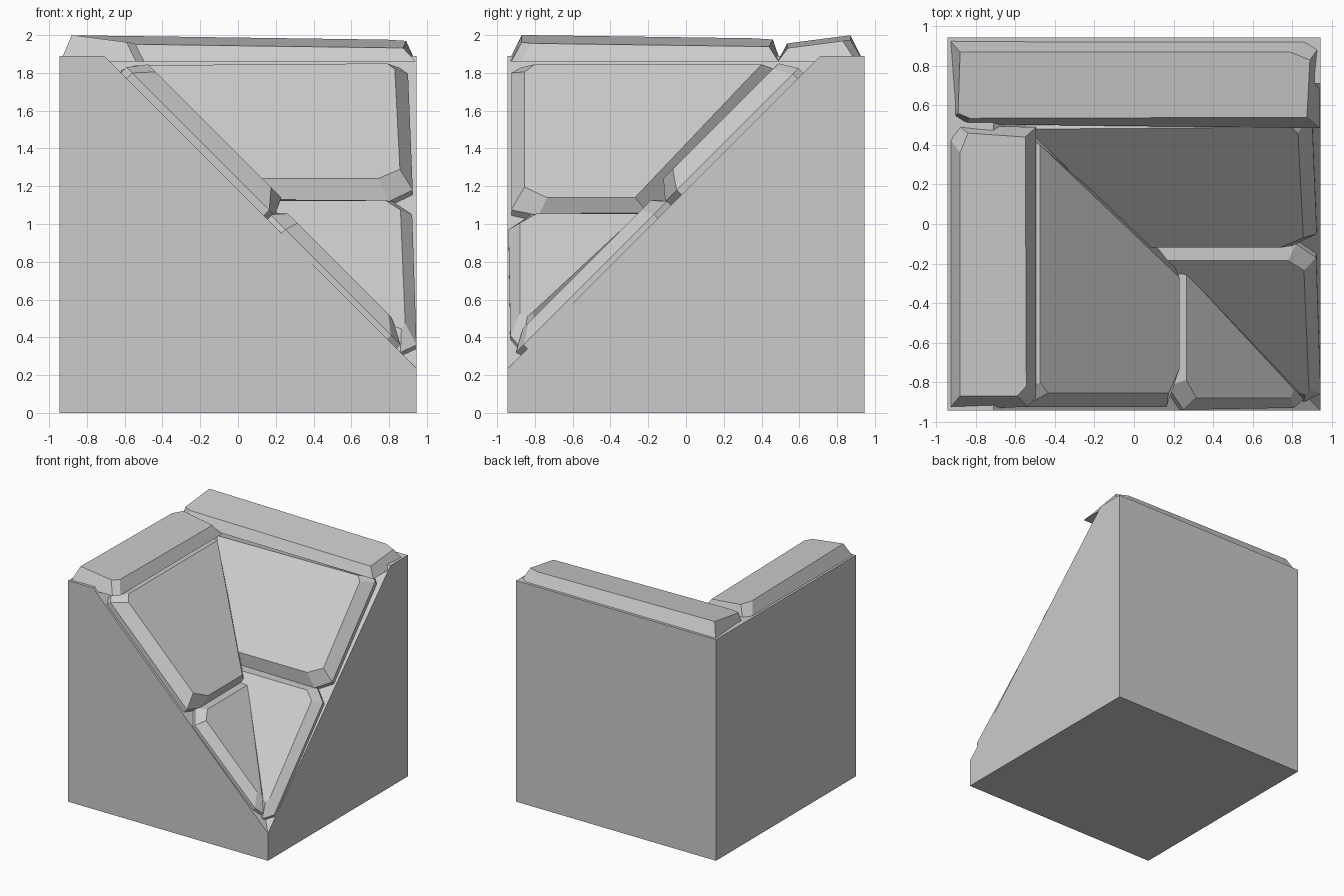
import bpy, bmesh

if "Cube" in bpy.data.objects:
    bpy.data.objects.remove(bpy.data.objects["Cube"])

H = 0.945      # half width of the block
T = 1.89       # block height
E = 0.71       # where the slopes meet the flat top
K = T - E      # slope plane: z = K + b


def make(name, verts, faces):
    bm = bmesh.new()
    vs = [bm.verts.new(v) for v in verts]
    for f in faces:
        bm.faces.new([vs[i] for i in f])
    bmesh.ops.recalc_face_normals(bm, faces=bm.faces)
    me = bpy.data.meshes.new(name)
    bm.to_mesh(me)
    bm.free()
    ob = bpy.data.objects.new(name, me)
    bpy.context.collection.objects.link(ob)
    return ob


def loft(name, rings, mirrored):
    """Join rings of (a, b, z) points; mirrored swaps the back side to the left side."""
    n = len(rings[0])
    verts = [(-b, -a, z) if mirrored else (a, b, z) for r in rings for a, b, z in r]
    faces = [list(range(n)), list(range((len(rings) - 1) * n, len(rings) * n))]
    for k in range(len(rings) - 1):
        for i in range(n):
            j = (i + 1) % n
            faces.append([k * n + i, k * n + j, (k + 1) * n + j, (k + 1) * n + i])
    make(name, verts, faces)


def slope_stone(name, outer, top, m_out, m_top, mirrored=False):
    """Chamfered slab lying on the 45 degree slope; m is the lift off the slope."""
    def lift(pts, m):
        return [(a, b - m, K + b + m) for a, b in pts]
    loft(name, [lift(outer, -0.03), lift(outer, m_out), lift(top, m_top)], mirrored)


def cap_stone(name, outer, top, tilt, mirrored=False):
    """Slab on the flat rim, its top tilted towards the valley."""
    low = [(a, b, 1.86) for a, b in outer]
    high = [(a, b, 1.987 + tilt * a + 0.13 * (b - 0.87)) for a, b in top]
    loft(name, [low, high], mirrored)


# block with two slopes meeting in a diagonal valley
make("corner_block",
     [(-H, -H, 0), (H, -H, 0), (H, H, 0), (-H, H, 0),
      (-H, -H, T), (-E, -H, T), (H, -H, K - H), (H, E, T), (H, H, T), (-H, H, T), (-E, E, T)],
     [(0, 3, 2, 1), (0, 1, 6, 5, 4), (1, 2, 8, 7, 6), (2, 3, 9, 8), (3, 0, 4, 9),
      (5, 6, 10), (6, 7, 10), (4, 5, 10, 7, 8, 9)])

# stones on the back slope
slope_stone("back_upper_stone",
            [(-0.62, 0.61), (0.86, 0.62), (0.90, 0.59), (0.925, -0.025), (0.80, -0.085), (0.05, -0.085)],
            [(-0.54, 0.57), (0.79, 0.58), (0.83, 0.55), (0.857, 0.02), (0.74, -0.03), (0.07, -0.03)],
            0.025, 0.09)
slope_stone("back_lower_stone",
            [(0.08, -0.07), (0.82, -0.08), (0.922, -0.15), (0.945, -0.84), (0.86, -0.88), (0.80, -0.84)],
            [(0.14, -0.12), (0.78, -0.12), (0.86, -0.17), (0.885, -0.77), (0.865, -0.80), (0.80, -0.78)],
            0.02, 0.065)

# stones on the left slope
slope_stone("left_upper_stone",
            [(-0.47, 0.61), (0.87, 0.62), (0.925, 0.59), (0.925, -0.135), (0.78, -0.165), (0.19, -0.165)],
            [(-0.40, 0.57), (0.80, 0.57), (0.855, 0.53), (0.855, -0.08), (0.735, -0.135), (0.27, -0.135)],
            0.03, 0.095, True)
slope_stone("left_lower_stone",
            [(0.18, -0.14), (0.82, -0.15), (0.94, -0.23), (0.93, -0.79), (0.87, -0.86), (0.80, -0.80)],
            [(0.25, -0.195), (0.79, -0.195), (0.88, -0.245), (0.88, -0.725), (0.84, -0.74), (0.81, -0.715)],
            0.02, 0.07, True)

# stones capping the flat rim
cap_stone("back_cap_stone",
          [(-0.94, 0.94), (0.88, 0.94), (0.94, 0.90), (0.94, 0.485), (-0.85, 0.505), (-0.91, 0.545)],
          [(-0.88, 0.87), (0.79, 0.87), (0.89, 0.83), (0.875, 0.54), (-0.83, 0.535), (-0.89, 0.56)],
          -0.014)
cap_stone("left_cap_stone",
          [(0.94, 0.94), (-0.44, 0.94), (-0.50, 0.89), (-0.49, 0.495), (0.88, 0.495), (0.925, 0.54)],
          [(0.87, 0.88), (-0.36, 0.88), (-0.46, 0.84), (-0.44, 0.55), (0.82, 0.545), (0.87, 0.59)],
          0.014, True)
